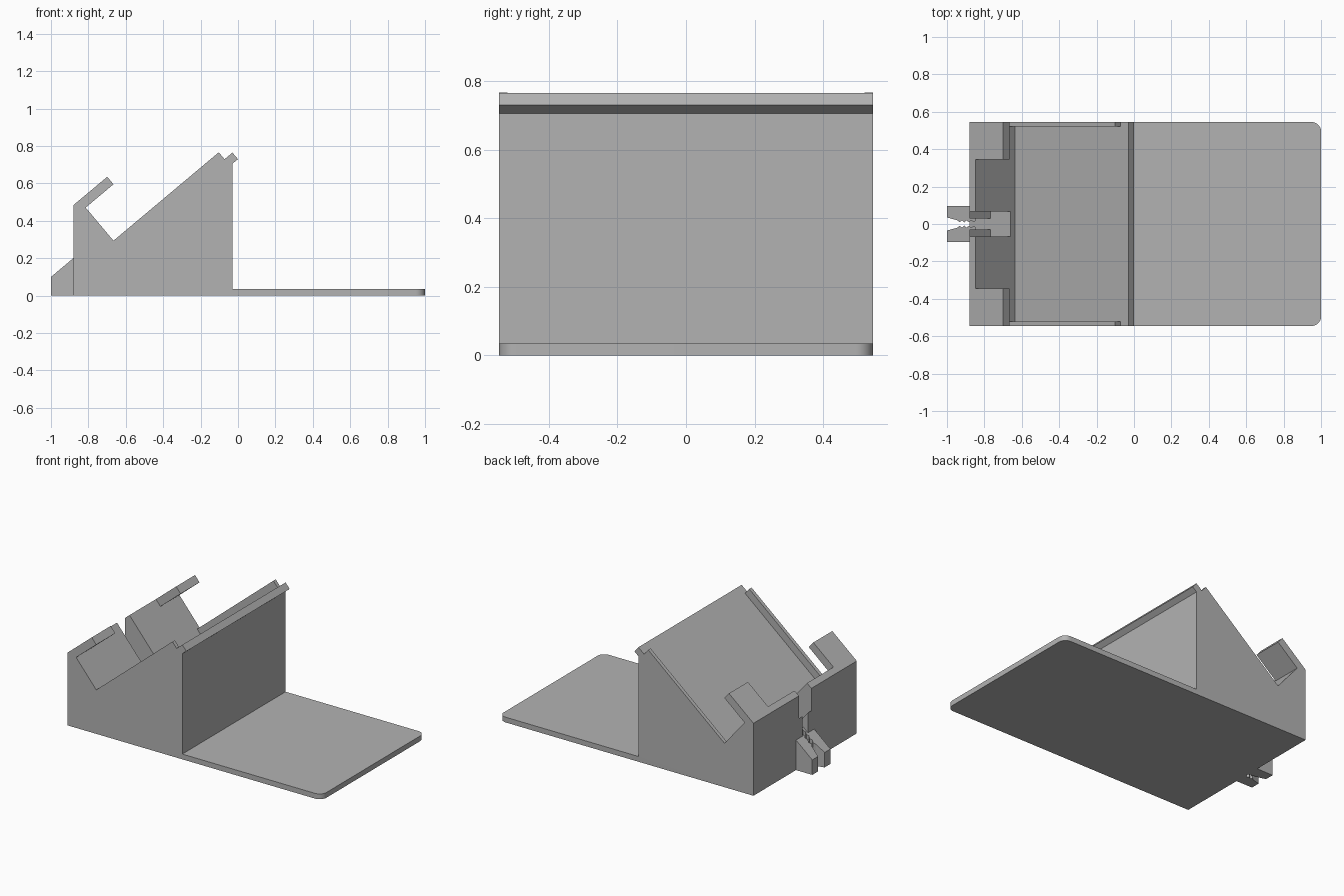
import bpy, bmesh, math
from mathutils import Vector

if "Cube" in bpy.data.objects:
    bpy.data.objects.remove(bpy.data.objects["Cube"])

A = math.radians(40)          # tilt of the backrest
CORNER = (-0.635, 0.257)      # where the backrest meets the ledge
HALF = 0.545                  # half width of the stand


def tilt(u, v):
    """Point u along the backrest, v away from it, as (x, z)."""
    return (CORNER[0] + u * math.cos(A) - v * math.sin(A),
            CORNER[1] + u * math.sin(A) + v * math.cos(A))


def box_profile(u0, u1, v0, v1):
    return [tilt(u0, v0), tilt(u1, v0), tilt(u1, v1), tilt(u0, v1)]


def extrude(points, offset):
    bm = bmesh.new()
    face = bm.faces.new([bm.verts.new(p) for p in points])
    new = bmesh.ops.extrude_face_region(bm, geom=[face])["geom"]
    bmesh.ops.translate(bm, vec=offset,
                        verts=[g for g in new if isinstance(g, bmesh.types.BMVert)])
    bmesh.ops.recalc_face_normals(bm, faces=bm.faces)
    return bm


def side_prism(profile, half):
    return extrude([(x, -half, z) for x, z in profile], (0, 2 * half, 0))


def make_object(name, bm):
    bmesh.ops.recalc_face_normals(bm, faces=bm.faces)
    mesh = bpy.data.meshes.new(name)
    bm.to_mesh(mesh)
    bm.free()
    ob = bpy.data.objects.new(name, mesh)
    bpy.context.collection.objects.link(ob)
    return ob


grey = bpy.data.materials.new("plain grey")
grey.diffuse_color = (0.45, 0.45, 0.45, 1)
grey.use_nodes = True
grey.node_tree.nodes["Principled BSDF"].inputs["Base Color"].default_value = grey.diffuse_color

# Stand body: wedge, hooked ledge and flat foot in one side profile
profile = [(-0.88, 0), (-0.88, 0.484),
           tilt(0.194, 0.331), tilt(0.194, 0.279), tilt(0, 0.279),
           tilt(0, 0.048), tilt(0.735, 0.048), tilt(0.735, 0),
           tilt(0.79, 0), tilt(0.79, -0.046),
           (-0.03, 0.705), (-0.03, 0.035), (1, 0.035), (1, 0)]
bm = side_prism(profile, HALF)
corners = [e for e in bm.edges
           if all(v.co.x > 0.99 for v in e.verts)
           and abs(e.verts[0].co.z - e.verts[1].co.z) > 0.01]
bmesh.ops.bevel(bm, geom=corners, offset=0.05, segments=8, profile=0.5,
                affect='EDGES')
body = make_object("stand_body", bm)

# Cuts: recess between side rails, gap in the hook, plug pocket, cable slot
cuts = {
    "rail_recess": (box_profile(0, 0.76, 0, 0.1), 0.52),
    "hook_gap": (box_profile(0, 0.3, 0.2, 0.45), 0.345),
    "plug_pocket": (box_profile(-0.138, 0.05, 0.04, 0.5), 0.066),
    "cable_slot": (box_profile(-0.5, 0.03, 0.04, 0.6), 0.03),
}
cutters = []
for name, (shape, half) in cuts.items():
    cutter = make_object(name, side_prism(shape, half))
    cutter.hide_render = True
    cutters.append(cutter)
    mod = body.modifiers.new(name, 'BOOLEAN')
    mod.operation = 'DIFFERENCE'
    mod.solver = 'EXACT'
    mod.object = cutter

bpy.context.view_layer.update()
graph = bpy.context.evaluated_depsgraph_get()
cut_mesh = bpy.data.meshes.new_from_object(body.evaluated_get(graph))
body.modifiers.clear()
body.data = cut_mesh
for cutter in cutters:
    bpy.data.objects.remove(cutter)

# Cable clip: two toothed jaws with a flared mouth and a sloping top
parts = [body]
for side, name in ((1, "cable_clip_jaw_back"), (-1, "cable_clip_jaw_front")):
    outline = [(-1, 0.035), (-1, 0.096), (-0.88, 0.096),
               (-0.88, 0.03), (-0.845, 0.03)]
    teeth = 9
    for i in range(teeth):
        outline.append((-0.845 - 0.1 * i / (teeth - 1), 0.02 if i % 2 == 0 else 0.009))
    bm = extrude([(x, y * side, 0) for x, y in outline], (0, 0, 0.3))
    cut = bmesh.ops.bisect_plane(
        bm, geom=bm.verts[:] + bm.edges[:] + bm.faces[:],
        plane_co=Vector((-1, 0, 0.1)),
        plane_no=Vector((-math.sin(A), 0, math.cos(A))), clear_outer=True)
    rim = [g for g in cut["geom_cut"] if isinstance(g, bmesh.types.BMEdge)]
    bmesh.ops.edgeloop_fill(bm, edges=rim)
    parts.append(make_object(name, bm))

# Colour and shading
for ob in parts:
    ob.data.materials.clear()
    ob.data.materials.append(grey)
    for poly in ob.data.polygons:
        poly.material_index = 0
bpy.ops.object.select_all(action='DESELECT')
body.select_set(True)
bpy.context.view_layer.objects.active = body
bpy.ops.object.shade_smooth_by_angle(angle=math.radians(25))
